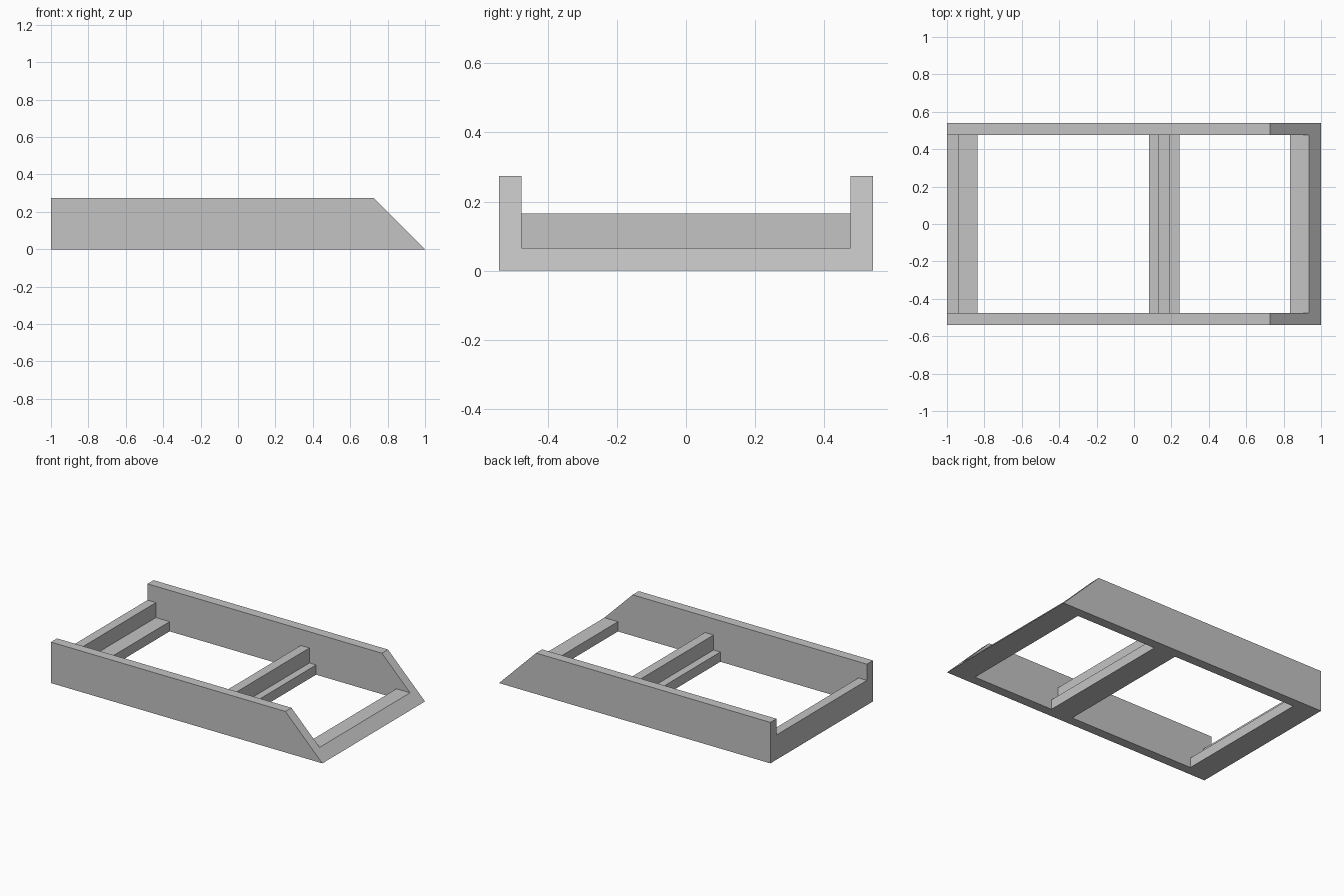
import bpy
import bmesh

cube = bpy.data.objects.get("Cube")
if cube:
    bpy.data.objects.remove(cube, do_unlink=True)

GREY = (0.55, 0.55, 0.55, 1.0)
grey = bpy.data.materials.new("plain_grey")
grey.use_nodes = True
grey.diffuse_color = GREY
grey.node_tree.nodes["Principled BSDF"].inputs["Base Color"].default_value = GREY

# Shared frame dimensions
OUTER, INNER = 0.54, 0.476     # half widths outside and inside the side rails
TALL, BAR, LEDGE = 0.273, 0.165, 0.065


def extrude_profile(name, profile, y0, y1):
    """Sweep an x-z outline from y0 to y1."""
    bm = bmesh.new()
    face = bm.faces.new([bm.verts.new((x, y0, z)) for x, z in profile])
    swept = bmesh.ops.extrude_face_region(bm, geom=[face])["geom"]
    verts = [v for v in swept if isinstance(v, bmesh.types.BMVert)]
    bmesh.ops.translate(bm, verts=verts, vec=(0, y1 - y0, 0))
    bmesh.ops.recalc_face_normals(bm, faces=bm.faces)
    mesh = bpy.data.meshes.new(name)
    bm.to_mesh(mesh)
    bm.free()
    mesh.materials.append(grey)
    obj = bpy.data.objects.new(name, mesh)
    bpy.context.collection.objects.link(obj)
    return obj


# Side rails with a sloped end
rail = [(-1, 0), (1, 0), (1 - TALL, TALL), (-1, TALL)]
extrude_profile("front_side_rail", rail, -OUTER, -INNER)
extrude_profile("back_side_rail", rail, INNER, OUTER)

# Stepped end crossbar
extrude_profile("end_crossbar",
                [(-1, 0), (-0.837, 0), (-0.837, LEDGE), (-0.938, LEDGE),
                 (-0.938, BAR), (-1, BAR)], -INNER, INNER)

# Middle crossbar with a ledge on both sides
extrude_profile("middle_crossbar",
                [(0.08, 0), (0.242, 0), (0.242, LEDGE), (0.193, LEDGE),
                 (0.193, BAR), (0.13, BAR), (0.13, LEDGE), (0.08, LEDGE)],
                -INNER, INNER)

# Low sloped crossbar
extrude_profile("sloped_crossbar",
                [(0.835, 0), (1, 0), (1 - LEDGE, LEDGE), (0.835, LEDGE)],
                -INNER, INNER)
